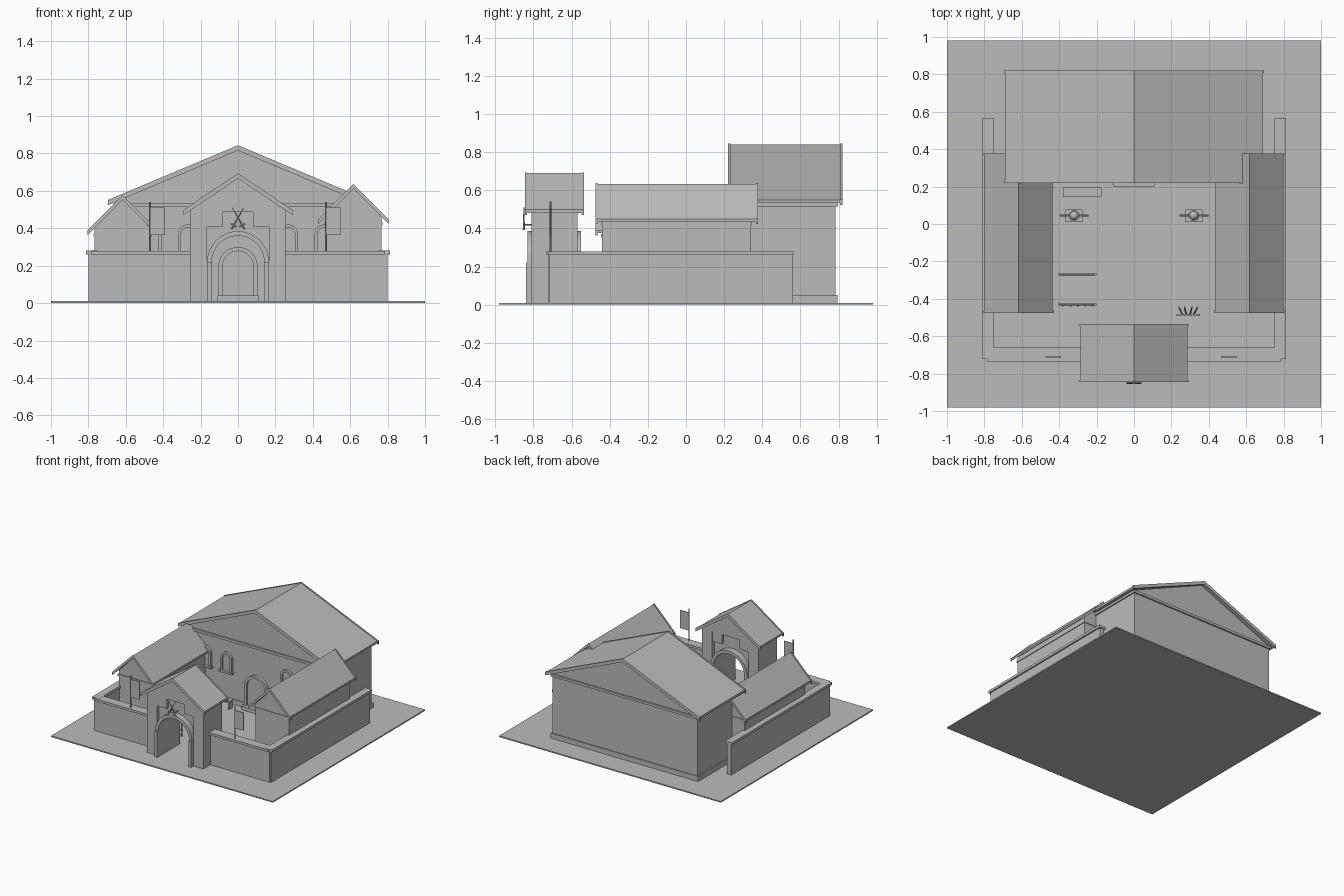
import bpy, bmesh, math
from mathutils import Vector

old = bpy.data.objects.get("Cube")
if old:
    bpy.data.objects.remove(old, do_unlink=True)

GREY = (0.5, 0.5, 0.5, 1.0)
stone = bpy.data.materials.new("plain grey")
stone.use_nodes = True
stone.diffuse_color = GREY
stone.node_tree.nodes["Principled BSDF"].inputs["Base Color"].default_value = GREY


def finish(name, bm):
    bmesh.ops.recalc_face_normals(bm, faces=bm.faces)
    mesh = bpy.data.meshes.new(name)
    bm.to_mesh(mesh)
    bm.free()
    mesh.materials.append(stone)
    ob = bpy.data.objects.new(name, mesh)
    bpy.context.collection.objects.link(ob)
    return ob


def box(name, x0, x1, y0, y1, z0, z1):
    bm = bmesh.new()
    bmesh.ops.create_cube(bm, size=1)
    for v in bm.verts:
        v.co = ((x0 + x1) / 2 + v.co.x * (x1 - x0),
                (y0 + y1) / 2 + v.co.y * (y1 - y0),
                (z0 + z1) / 2 + v.co.z * (z1 - z0))
    return finish(name, bm)


def prism(name, profile, y0, y1, cx=0):
    """Extrude an (x, z) outline along y."""
    bm = bmesh.new()
    face = bm.faces.new([bm.verts.new((cx + x, y0, z)) for x, z in profile])
    ext = bmesh.ops.extrude_face_region(bm, geom=[face])
    moved = [g for g in ext["geom"] if isinstance(g, bmesh.types.BMVert)]
    bmesh.ops.translate(bm, verts=moved, vec=(0, y1 - y0, 0))
    return finish(name, bm)


def rod(name, a, b, r, r2=None, sides=8):
    a, b = Vector(a), Vector(b)
    bm = bmesh.new()
    bmesh.ops.create_cone(bm, cap_ends=True, segments=sides, radius1=r,
                          radius2=r if r2 is None else r2, depth=(b - a).length)
    turn = (b - a).to_track_quat("Z", "Y")
    for v in bm.verts:
        v.co = turn @ v.co + (a + b) / 2
    return finish(name, bm)


def arc(r, spring, steps=16):
    return [(r * math.cos(math.pi * i / steps), spring + r * math.sin(math.pi * i / steps))
            for i in range(steps + 1)]


def arch(name, cx, base, spring, inner, outer, y0, y1):
    """Round-headed frame with straight legs."""
    outline = [(outer, base)] + arc(outer, spring) + [(-outer, base), (-inner, base)]
    outline += arc(inner, spring)[::-1] + [(inner, base)]
    prism(name, outline, y0, y1, cx)


def roof(name, cx, half, eave, ridge, y0, y1, t=0.018):
    """Two-slope roof slab with raised boards along both gable ends."""
    def chevron(w, up, down):
        k = (ridge - eave) / half
        e = ridge - k * w
        return [(-w, e + up), (0, ridge + up), (w, e + up),
                (w, e - down), (0, ridge - down), (-w, e - down)]
    prism(name, chevron(half, 0, t), y0, y1, cx)
    for end, y in (("front", y0), ("back", y1 - 0.012)):
        prism(f"{name}_{end}_board", chevron(half + 0.006, 0.004, t + 0.006), y, y + 0.012, cx)


def house(name, cx, half, z0, eave, ridge, y0, y1):
    prism(name, [(-half, z0), (half, z0), (half, eave), (0, ridge), (-half, eave)], y0, y1, cx)


box("ground_slab", -1, 1, -0.98, 0.98, 0, 0.01)

# Main hall
house("hall_walls", 0, 0.655, 0.01, 0.54, 0.822, 0.25, 0.785)
box("hall_plinth", -0.665, 0.665, 0.242, 0.793, 0.01, 0.05)
box("hall_cornice", -0.665, 0.665, 0.238, 0.797, 0.515, 0.535)
roof("hall_roof", 0, 0.69, 0.55, 0.84, 0.22, 0.82)

# Hall door and windows
arch("hall_door_frame", 0, 0.01, 0.195, 0.083, 0.105, 0.225, 0.25)
prism("hall_door", [(0.083, 0.04)] + arc(0.083, 0.195) + [(-0.083, 0.04)], 0.243, 0.251)
box("door_step", -0.11, 0.11, 0.2, 0.25, 0.01, 0.04)
for x in (-0.46, -0.27, 0.27, 0.46):
    arch("window_frame", x, 0.27, 0.37, 0.034, 0.05, 0.23, 0.25)
    prism("window_pane", [(0.034, 0.27)] + arc(0.034, 0.37) + [(-0.034, 0.27)], 0.243, 0.251, x)
    box("window_sill", x - 0.06, x + 0.06, 0.22, 0.25, 0.255, 0.27)

# Side wings, the left one taller
for side, s, lift in (("right", -1, 0), ("left", 1, 0.06)):
    cx = 0.617 * s
    house(f"{side}_wing_walls", cx, 0.15, 0.01, 0.4 + lift, 0.556 + lift, -0.44, 0.34)
    roof(f"{side}_wing_roof", cx, 0.182, 0.39 + lift, 0.573 + lift, -0.475, 0.378, 0.015)
    box(f"{side}_wing_beam", cx - 0.156, cx + 0.156, -0.446, 0.345, 0.355 + lift, 0.37 + lift)
for s, y0, y1 in ((-1, -0.17, -0.06), (1, -0.31, -0.2), (1, -0.05, 0.08)):
    box("wing_door", min(s * 0.435, s * 0.47), max(s * 0.435, s * 0.47), y0, y1, 0.01, 0.22)

# Perimeter walls with caps, and banners on the front wall
for side, s in (("right", -1), ("left", 1)):
    def span(a, b):
        return min(a * s, b * s), max(a * s, b * s)
    box(f"{side}_side_wall", *span(0.76, 0.8), -0.715, 0.56, 0.01, 0.265)
    box(f"{side}_side_wall_cap", *span(0.75, 0.812), -0.722, 0.567, 0.26, 0.28)
    box(f"{side}_front_wall", *span(0.25, 0.79), -0.72, -0.675, 0.01, 0.265)
    box(f"{side}_front_wall_cap", *span(0.25, 0.785), -0.735, -0.66, 0.26, 0.279)
    rod(f"{side}_banner_pole", (s * 0.47, -0.71, 0.27), (s * 0.47, -0.71, 0.54), 0.005)
    x0 = s * 0.47 if s > 0 else -0.47
    box(f"{side}_banner", x0, x0 + 0.08, -0.713, -0.707, 0.365, 0.51)

# Gatehouse
for s in (-1, 1):
    box("gate_pier", *sorted((s * 0.165, s * 0.255)), -0.81, -0.57, 0.01, 0.495)
    box("gate_corner_block", *sorted((s * 0.08, s * 0.17)), -0.805, -0.575, 0.41, 0.495)
    box("gate_post", *sorted((s * 0.14, s * 0.165)), -0.84, -0.55, 0.01, 0.22)
prism("gate_wall", [(0.17, 0.01), (0.17, 0.5), (-0.17, 0.5), (-0.17, 0.01), (-0.14, 0.01)]
      + arc(0.14, 0.22)[::-1] + [(0.14, 0.01)], -0.78, -0.6)
prism("gate_gable", [(-0.255, 0.49), (0.255, 0.49), (0.255, 0.505), (0, 0.675), (-0.255, 0.505)],
      -0.81, -0.57)
arch("gate_front_arch", 0, 0.01, 0.22, 0.14, 0.165, -0.83, -0.775)
arch("gate_back_arch", 0, 0.01, 0.22, 0.14, 0.165, -0.605, -0.55)
roof("gate_roof", 0, 0.285, 0.498, 0.69, -0.845, -0.535, 0.017)

# Crossed blades over the gate
for s in (-1, 1):
    rod("crossed_blade", (-0.035 * s, -0.85, 0.395), (0.03 * s, -0.85, 0.51), 0.006, 0.002)
    rod("blade_guard", (-0.037 * s, -0.85, 0.425), (-0.007 * s, -0.85, 0.408), 0.004)
    rod("blade_fixing", (-0.02 * s, -0.85, 0.42), (-0.02 * s, -0.8, 0.42), 0.004)

# Training dummies
for x in (-0.32, 0.32):
    box("dummy_base", x - 0.045, x + 0.045, 0.012, 0.078, 0.01, 0.025)
    rod("dummy_post", (x, 0.045, 0.02), (x, 0.045, 0.16), 0.008)
    rod("dummy_body", (x, 0.045, 0.07), (x, 0.045, 0.15), 0.022, 0.03, 12)
    rod("dummy_arms", (x - 0.078, 0.045, 0.135), (x + 0.078, 0.045, 0.135), 0.006)
    bm = bmesh.new()
    bmesh.ops.create_uvsphere(bm, u_segments=12, v_segments=8, radius=0.024)
    bmesh.ops.translate(bm, verts=bm.verts, vec=(x, 0.045, 0.18))
    finish("dummy_head", bm)

# Bench by the hall
box("bench_top", -0.38, -0.175, 0.145, 0.195, 0.07, 0.082)
for x in (-0.37, -0.195):
    box("bench_leg", x, x + 0.012, 0.15, 0.19, 0.01, 0.07)

# Racks in the yard
for y in (-0.27, -0.43):
    for z in (0.06, 0.12):
        rod("rack_rail", (-0.405, y, z), (-0.2, y, z), 0.005)
    for x in (-0.4, -0.205):
        rod("rack_post", (x, y, 0.01), (x, y, 0.14), 0.006)
for i in range(5):
    x = -0.38 + 0.039 * i
    rod("rack_spear", (x, -0.437, 0.01), (x, -0.437, 0.17), 0.004, 0.003)

# Weapon stand
box("stand_base", 0.228, 0.352, -0.492, -0.482, 0.01, 0.08)
for x, dx in ((0.26, -0.02), (0.28, -0.01), (0.3, 0.01), (0.32, 0.02)):
    rod("stand_weapon", (x, -0.485, 0.02), (x + dx, -0.445, 0.11), 0.004)
